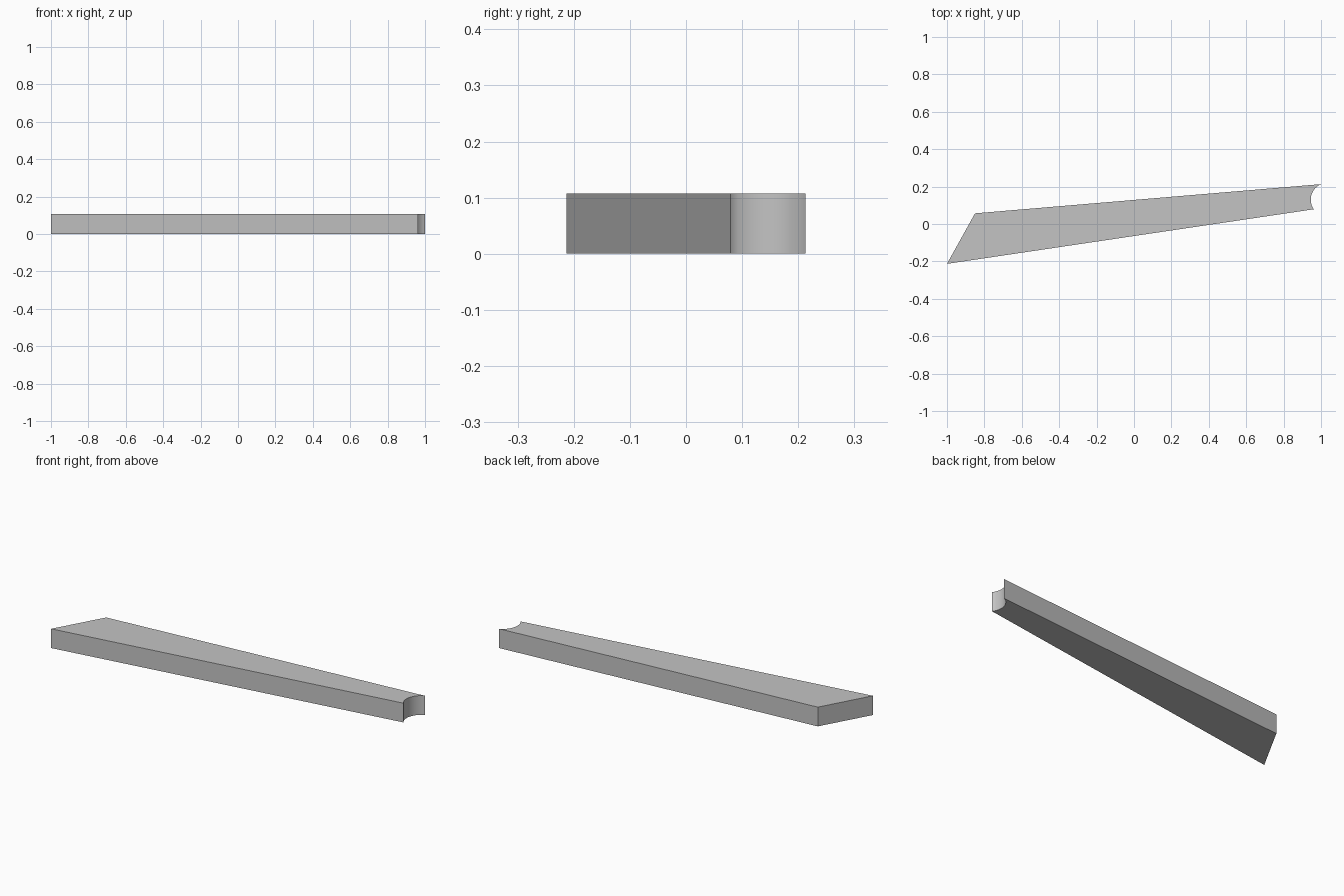
import bpy, bmesh
from math import cos, sin, radians

cube = bpy.data.objects.get("Cube")
if cube:
    bpy.data.objects.remove(cube, do_unlink=True)

HEIGHT = 0.107

# Single grey material
grey = bpy.data.materials.new("light grey")
grey.use_nodes = True
colour = (0.55, 0.55, 0.55, 1)
grey.diffuse_color = colour
grey.node_tree.nodes["Principled BSDF"].inputs["Base Color"].default_value = colour

# Tapered outline: slanted wide end, then a concave round notch at the narrow end
outline = [(1.0, 0.213), (-0.85, 0.057), (-1.0, -0.213), (0.963, 0.079)]
cx, cy, radius = 1.035, 0.13, 0.09
steps = 20
start, end = radians(215), radians(113)
for i in range(1, steps):
    a = start + (end - start) * i / steps
    outline.append((cx + radius * cos(a), cy + radius * sin(a)))

# Extrude the outline into a solid bar
bm = bmesh.new()
base = bm.faces.new([bm.verts.new((x, y, 0)) for x, y in outline])
top = bmesh.ops.extrude_face_region(bm, geom=[base], use_keep_orig=True)["geom"]
bmesh.ops.translate(bm, vec=(0, 0, HEIGHT),
                    verts=[g for g in top if isinstance(g, bmesh.types.BMVert)])
bmesh.ops.recalc_face_normals(bm, faces=bm.faces)

mesh = bpy.data.meshes.new("tapered_bar")
bm.to_mesh(mesh)
bm.free()
mesh.materials.append(grey)
bar = bpy.data.objects.new("tapered_bar", mesh)
bpy.context.collection.objects.link(bar)

# Smooth the notch and keep the corners sharp
bpy.ops.object.select_all(action="DESELECT")
bar.select_set(True)
bpy.context.view_layer.objects.active = bar
bpy.ops.object.shade_smooth_by_angle(angle=radians(30))
